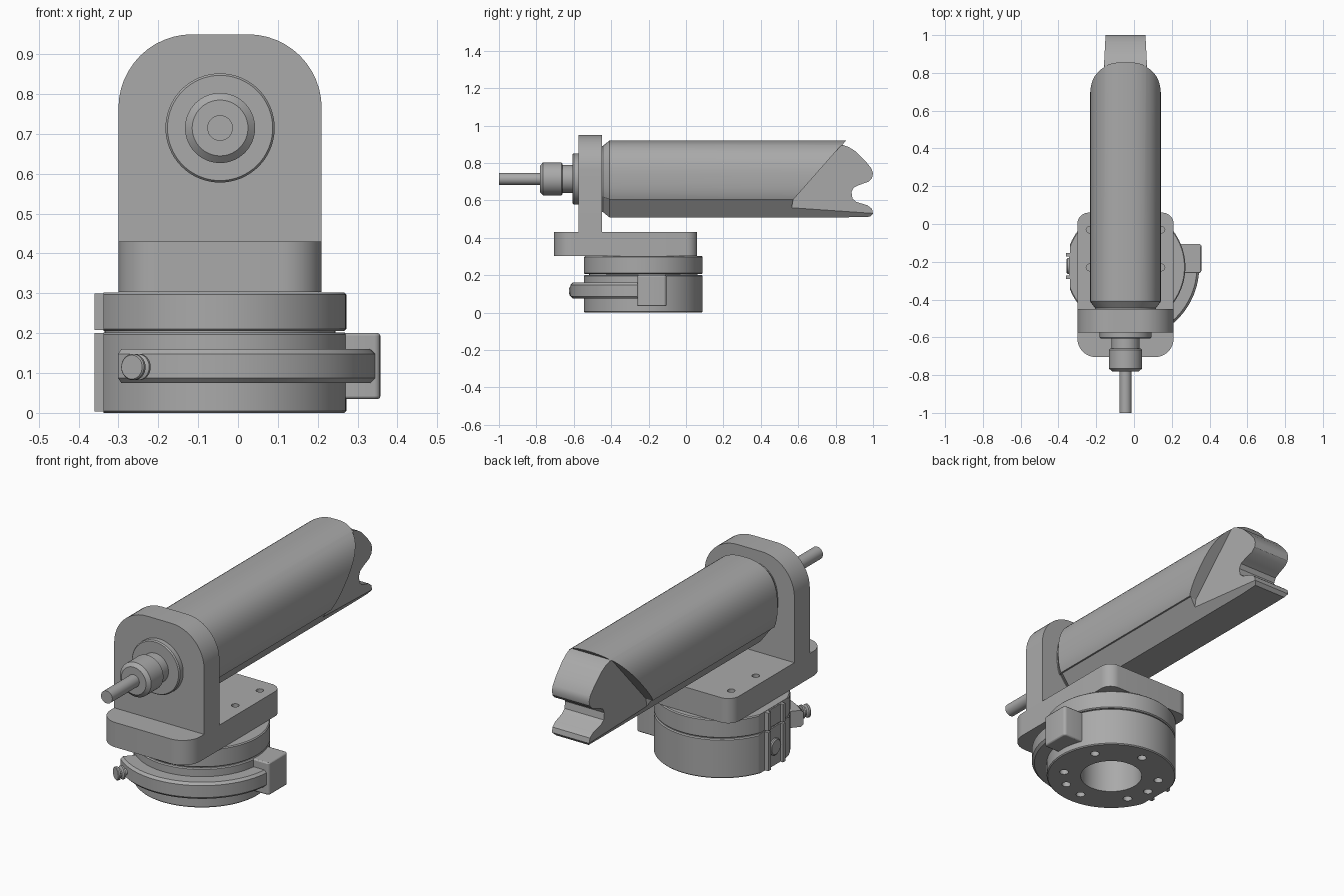
import bpy, bmesh
from math import sin, cos, pi, radians
from mathutils import Vector, Matrix

if "Cube" in bpy.data.objects:
    bpy.data.objects.remove(bpy.data.objects["Cube"])

grey = bpy.data.materials.new("machined_grey")
grey.use_nodes = True
grey.diffuse_color = (0.4, 0.4, 0.4, 1)
grey.node_tree.nodes["Principled BSDF"].inputs["Base Color"].default_value = (0.4, 0.4, 0.4, 1)

CX, AXIS_Z = -0.045, 0.715      # tube axis
DY, DR = -0.228, 0.317          # turntable centre and radius


def finish(name, bm):
    bmesh.ops.recalc_face_normals(bm, faces=bm.faces)
    me = bpy.data.meshes.new(name)
    bm.to_mesh(me)
    bm.free()
    me.materials.append(grey)
    ob = bpy.data.objects.new(name, me)
    bpy.context.collection.objects.link(ob)
    return ob


def loft(name, rings):
    """Skin a list of equal-length point rings and cap both ends."""
    bm = bmesh.new()
    vs = [[bm.verts.new(p) for p in r] for r in rings]
    n = len(vs[0])
    for a, b in zip(vs, vs[1:]):
        for i in range(n):
            j = (i + 1) % n
            bm.faces.new((a[i], a[j], b[j], b[i]))
    bm.faces.new(vs[0])
    bm.faces.new(vs[-1])
    return finish(name, bm)


def turned(name, profile, base, direction, n=64):
    """Solid of revolution: profile of (radius, distance along direction)."""
    q = Vector(direction).to_track_quat('Z', 'Y')
    ring = [(cos(2 * pi * i / n), sin(2 * pi * i / n)) for i in range(n)]
    return loft(name, [[Vector(base) + q @ Vector((r * c, r * s, d)) for c, s in ring]
                       for r, d in profile])


def drum(name, r, z0, z1, x=CX, y=DY, c=0.0, n=64):
    prof = [(r - c, 0), (r, c), (r, z1 - z0 - c), (r - c, z1 - z0)] if c else [(r, 0), (r, z1 - z0)]
    return turned(name, prof, (x, y, z0), (0, 0, 1), n)


def rounded(x0, x1, y0, y1, r_low, r_high, n=12):
    """Rectangle outline with separate radii for the low and high corners."""
    pts = []
    for x, y, r, a in ((x1, y1, r_high, 0), (x0, y1, r_high, 90),
                       (x0, y0, r_low, 180), (x1, y0, r_low, 270)):
        if r == 0:
            pts.append((x, y))
            continue
        sx, sy = (1 if x == x0 else -1), (1 if y == y0 else -1)
        for i in range(n + 1):
            t = radians(a + 90 * i / n)
            pts.append((x + sx * r + r * cos(t), y + sy * r + r * sin(t)))
    return pts


def box(name, x0, x1, y0, y1, z0, z1, r=0.0):
    return loft(name, [[(x, y, z) for x, y in rounded(x0, x1, y0, y1, r, r, 4)] for z in (z0, z1)])


def boolean(ob, cutter, op='DIFFERENCE'):
    m = ob.modifiers.new("cut", 'BOOLEAN')
    m.object, m.operation, m.solver = cutter, op, 'EXACT'
    dg = bpy.context.evaluated_depsgraph_get()
    dg.update()
    me = bpy.data.meshes.new_from_object(ob.evaluated_get(dg))
    ob.modifiers.clear()
    ob.data = me
    bpy.data.objects.remove(cutter)


def soften(ob, width):
    m = ob.modifiers.new("soft_edges", 'BEVEL')
    m.width, m.segments, m.limit_method, m.angle_limit = width, 2, 'ANGLE', radians(50)


# Angle bracket: foot plate with two screw holes, and upright plate
foot = loft("bracket_foot", [[(x, y, z) for x, y in rounded(-0.3, 0.21, -0.705, 0.06, 0.1, 0.06)]
                             for z in (0.303, 0.43)])
for hx in (-0.235, 0.145):
    for hy in (-0.23, -0.03):
        boolean(foot, drum("hole", 0.018, 0.38, 0.5, hx, hy, n=20))
loft("bracket_upright", [[(x, y, z) for x, z in rounded(-0.3, 0.21, 0.425, 0.95, 0, 0.185)]
                         for y in (-0.575, -0.45)])

# Tube: rounded body with flat slanted underside, tapered front end
arc = []
for i in range(41):
    t = radians(-34 + 248 * i / 40)
    px = 0.1875 * abs(cos(t)) ** 0.8 * (1 if cos(t) > 0 else -1)
    pz = 0.205 * abs(sin(t)) ** 0.8 * (1 if sin(t) > 0 else -1)
    arc.append((px, max(pz, -0.11)))
section = arc + [(-0.09, -0.205), (0.09, -0.205)]
tube = loft("tube_body", [[(CX + px * s, y, AXIS_Z + pz * s) for px, pz in section]
                          for y, s in ((-0.452, 0.86), (-0.445, 0.86), (-0.41, 1), (1.05, 1))])

# Hooked tip outline, seen from the side
tip = [(-0.6, 0.4), (0.8, 0.4), (0.83, 0.509), (0.985, 0.513), (1.0, 0.53), (0.994, 0.555),
       (0.97, 0.574), (0.91, 0.592), (0.89, 0.61), (0.885, 0.645), (0.897, 0.668),
       (0.925, 0.682), (0.975, 0.7), (0.995, 0.72), (1.0, 0.745), (0.992, 0.77),
       (0.96, 0.81), (0.91, 0.86), (0.87, 0.886), (0.835, 0.897), (0.855, 0.918),
       (0.855, 1.0), (-0.6, 1.0)]
boolean(tube, loft("tip_cutter", [[(x, y, z) for y, z in tip] for x in (-0.5, 0.5)]), 'INTERSECT')

# Slanted flats on both sides of the tip
flat = [(0.565, 0.45), (0.565, 0.56), (0.572, 0.602), (0.83, 0.895), (0.87, 0.95),
        (1.1, 0.95), (1.1, 0.45)]
for side in (-1, 1):
    inner = [(CX + side * (0.128 - 0.052 * (y - 0.57)), y, z) for y, z in flat]
    outer = [(CX + side * 0.4, y, z) for y, z in flat]
    boolean(tube, loft("flat_cutter", [inner, outer]))

# Cable gland and rod in front of the upright
turned("front_fitting", [(0.137, 0), (0.137, 0.025), (0.132, 0.031), (0.075, 0.031), (0.075, 0.085),
                         (0.082, 0.085), (0.088, 0.091), (0.088, 0.19), (0.07, 0.206), (0.032, 0.206),
                         (0.032, 0.425)], (CX, -0.575, AXIS_Z), (0, -1, 0))

# Turntable: two drums with a central bore, flattened on one side
for name, z0, z1 in (("turntable_lower", 0, 0.202), ("turntable_upper", 0.206, 0.302)):
    d = drum(name, DR, z0, z1, c=0.005, n=96)
    boolean(d, box("flat_cutter", -0.6, -0.338, -0.6, 0.2, -0.1, 0.5))
    boolean(d, drum("bore", 0.15, -0.1, 0.26))
    if z0 == 0:
        for a in (30, 90, 150, 180, 210, 270, 300, 330):
            t = radians(a)
            boolean(d, drum("hole", 0.022, -0.05, 0.06, CX + 0.235 * cos(t), DY + 0.235 * sin(t), n=20))
drum("turntable_core", 0.29, 0.19, 0.22)
boolean(bpy.data.objects["turntable_core"], drum("bore", 0.12, 0.1, 0.3))

# Connector strip on the flattened side
for name, z0, z1 in (("lower", 0.003, 0.2), ("upper", 0.208, 0.3)):
    box("connector_plate_" + name, -0.345, -0.33, -0.28, -0.165, z0, z1)
    for side, y in (("front", -0.282), ("back", -0.163)):
        box("connector_rail_" + side + "_" + name, -0.36, -0.33, y - 0.01, y + 0.01, z0, z1)
turned("connector_button", [(0.042, 0), (0.042, 0.012), (0.036, 0.017)],
       (-0.34, -0.222, 0.1), (-1, 0, 0), 32)

# Clamp band around the lower drum
bm_rings = []
for i in range(49):
    t = radians(-4 - 127 * i / 48)
    bm_rings.append([(CX + r * cos(t), DY + r * sin(t), z) for r, z in
                     ((0.31, 0.075), (0.378, 0.075), (0.39, 0.087), (0.39, 0.148), (0.378, 0.16), (0.31, 0.16))])
loft("clamp_band", bm_rings)
soften(box("clamp_block", 0.2, 0.357, -0.26, -0.105, 0.035, 0.2, 0.015), 0.006)

# Thumb screw at the free end of the band
t = radians(240)
turned("thumb_screw", [(0.016, 0), (0.016, 0.03), (0.033, 0.03), (0.033, 0.038), (0.02, 0.044),
                       (0.02, 0.05), (0.033, 0.056), (0.033, 0.064), (0.03, 0.068)],
       (CX + 0.375 * cos(t), DY + 0.375 * sin(t), 0.115), (cos(t), sin(t), 0), 32)

# Smooth shading with sharp edges kept
bpy.ops.object.select_all(action='DESELECT')
for ob in bpy.context.collection.objects:
    if ob.type == 'MESH':
        ob.select_set(True)
        bpy.context.view_layer.objects.active = ob
bpy.ops.object.shade_smooth_by_angle(angle=radians(30))
